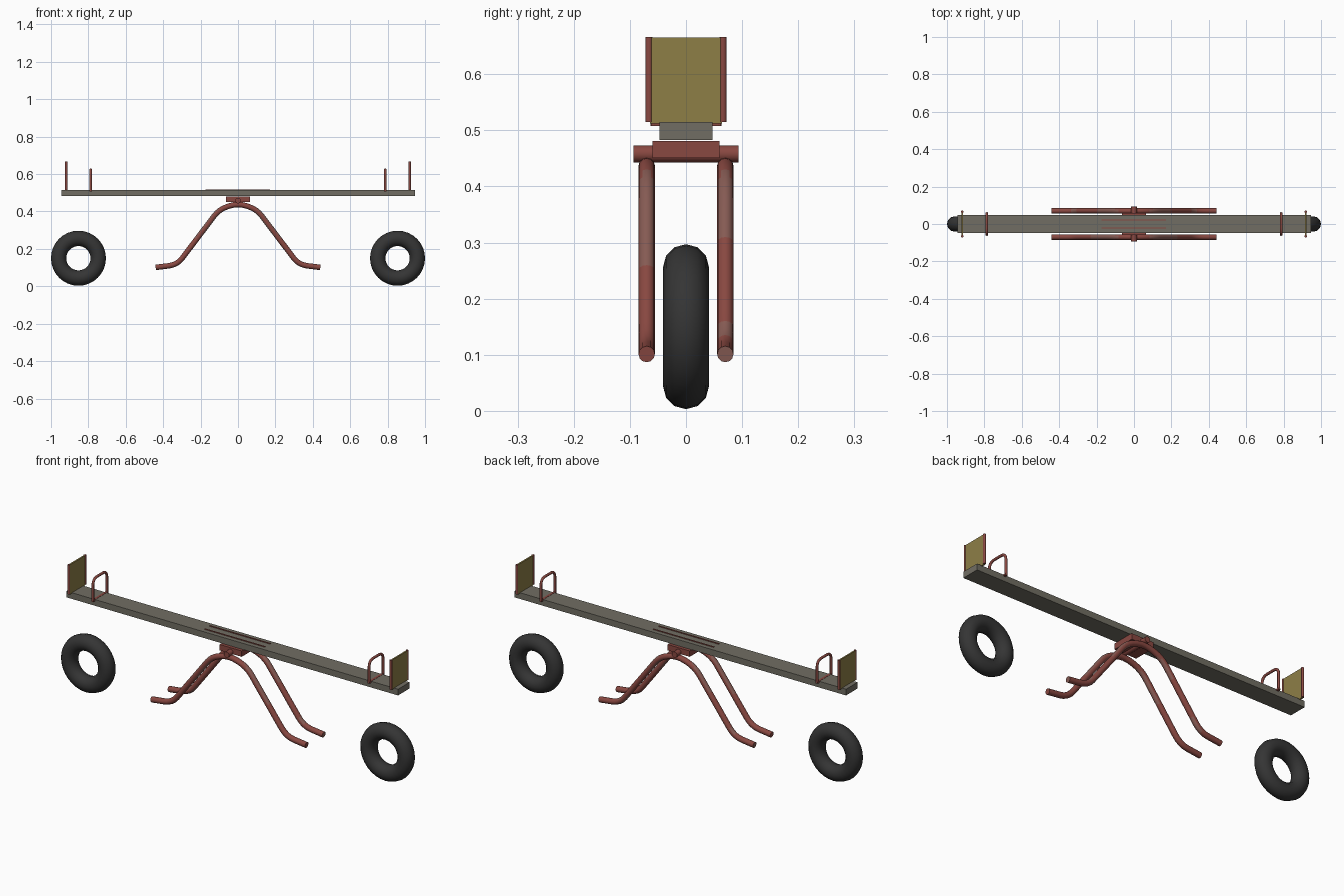
import bpy, bmesh, math
from mathutils import Vector

if "Cube" in bpy.data.objects:
    bpy.data.objects.remove(bpy.data.objects["Cube"])


def material(name, rgb):
    m = bpy.data.materials.new(name)
    m.diffuse_color = (*rgb, 1)
    m.use_nodes = True
    m.node_tree.nodes["Principled BSDF"].inputs["Base Color"].default_value = m.diffuse_color
    return m


GREY = material("weathered grey wood", (0.165, 0.155, 0.125))
RED = material("rusty red paint", (0.25, 0.065, 0.053))
WORN = material("worn pink paint", (0.24, 0.105, 0.088))
OLIVE = material("olive yellow paint", (0.27, 0.21, 0.062))
BLACK = material("black rubber", (0.035, 0.035, 0.035))


def finish(obj, name, mats, smooth=False):
    obj.name = name
    obj.data.materials.clear()
    for m in mats:
        obj.data.materials.append(m)
    if smooth:
        bpy.ops.object.select_all(action='DESELECT')
        obj.select_set(True)
        bpy.context.view_layer.objects.active = obj
        bpy.ops.object.shade_smooth_by_angle(angle=math.radians(40))
    return obj


def box(name, lo, hi, mat):
    lo, hi = Vector(lo), Vector(hi)
    bpy.ops.mesh.primitive_cube_add(size=1, location=(lo + hi) / 2)
    obj = bpy.context.object
    for v in obj.data.vertices:
        v.co = v.co * (hi - lo)
    return finish(obj, name, [mat])


def round_path(points, radius, steps=4):
    """Replace each inner corner with a short curve."""
    pts = [Vector(p) for p in points]
    out = [pts[0]]
    for a, b, c in zip(pts, pts[1:], pts[2:]):
        p = b + (a - b).normalized() * radius
        q = b + (c - b).normalized() * radius
        for i in range(steps + 1):
            t = i / steps
            out.append(p * (1 - t) ** 2 + b * 2 * t * (1 - t) + q * t * t)
    return out + [pts[-1]]


def tube(name, path, normal, radius, mats, sides=12):
    """Sweep a circle along a flat path whose plane has the given normal."""
    n = Vector(normal)
    bm = bmesh.new()
    rings = []
    for i, p in enumerate(path):
        d_in = (p - path[max(i - 1, 0)]).normalized()
        d_out = (path[min(i + 1, len(path) - 1)] - p).normalized()
        side = (d_in + d_out).normalized().cross(n)
        rings.append([bm.verts.new(p + radius * (n * math.cos(a) + side * math.sin(a)))
                      for a in (2 * math.pi * k / sides for k in range(sides))])
    for r, s in zip(rings, rings[1:]):
        for k in range(sides):
            j = (k + 1) % sides
            bm.faces.new((r[k], r[j], s[j], s[k]))
    bm.faces.new(rings[0][::-1])
    bm.faces.new(rings[-1])
    bmesh.ops.recalc_face_normals(bm, faces=bm.faces)
    me = bpy.data.meshes.new(name)
    bm.to_mesh(me)
    bm.free()
    obj = bpy.data.objects.new(name, me)
    bpy.context.collection.objects.link(obj)
    return finish(obj, name, mats, True)


# Plank with two thin red strips on top
box("plank", (-0.945, -0.047, 0.483), (0.945, 0.047, 0.515), GREY)
for y in (-0.021, 0.021):
    box("plank_strip", (-0.175, y - 0.003, 0.514), (0.17, y + 0.003, 0.518), RED)

# Pivot block and axle
box("pivot_block", (-0.063, -0.06, 0.451), (0.063, 0.06, 0.481), RED)
tube("axle", [Vector((0, -0.094, 0.458)), Vector((0, 0.094, 0.458))],
     (1, 0, 0), 0.015, [RED], 16)

# Bent pipe legs, with worn paint on the upper slopes and feet
half = [(0.44, 0.101), (0.325, 0.115), (0.10, 0.412), (0, 0.444)]
for y in (-0.07, 0.07):
    pts = [(-x, y, z) for x, z in half] + [(x, y, z) for x, z in half[-2::-1]]
    path = round_path(pts, 0.045)
    # subdivide so the worn patches can end part-way along the slope
    fine = []
    for a, b in zip(path, path[1:]):
        n = max(1, int((b - a).length / 0.03))
        fine += [a.lerp(b, i / n) for i in range(n)]
    leg = tube("leg_pipe", fine + [path[-1]], (0, 1, 0), 0.0145, [RED, WORN], 12)
    low, high = (0.10, 0.26) if y < 0 else (0.16, 0.31)
    for f in leg.data.polygons:
        if abs(f.normal.x) > 0.4 and not low < f.center.z < high:
            f.material_index = 1

for s in (-1, 1):
    # Tyre under each end
    bpy.ops.mesh.primitive_torus_add(major_segments=32, minor_segments=12,
                                     major_radius=0.106, minor_radius=0.041,
                                     location=(s * 0.853, 0, 0.15),
                                     rotation=(math.pi / 2, 0, 0))
    finish(bpy.context.object, "tyre", [BLACK], True)

    # Backrest board between two posts
    x = s * 0.918
    box("backrest_board", (x - 0.004, -0.064, 0.512), (x + 0.004, 0.064, 0.665), OLIVE)
    for y in (-0.066, 0.066):
        tube("backrest_post", [Vector((x, y, 0.515)), Vector((x, y, 0.666))],
             (1, 0, 0), 0.0065, [RED])

    # Hoop handle
    x = s * 0.787
    hoop = round_path([(x, -0.057, 0.508), (x, -0.057, 0.624),
                       (x, 0.057, 0.624), (x, 0.057, 0.508)], 0.035, 6)
    tube("handle", hoop, (1, 0, 0), 0.0065, [RED])
    # Cross bar holding the handle feet to the plank
    box("handle_bracket", (x - 0.006, -0.062, 0.508), (x + 0.006, 0.062, 0.516), RED)
